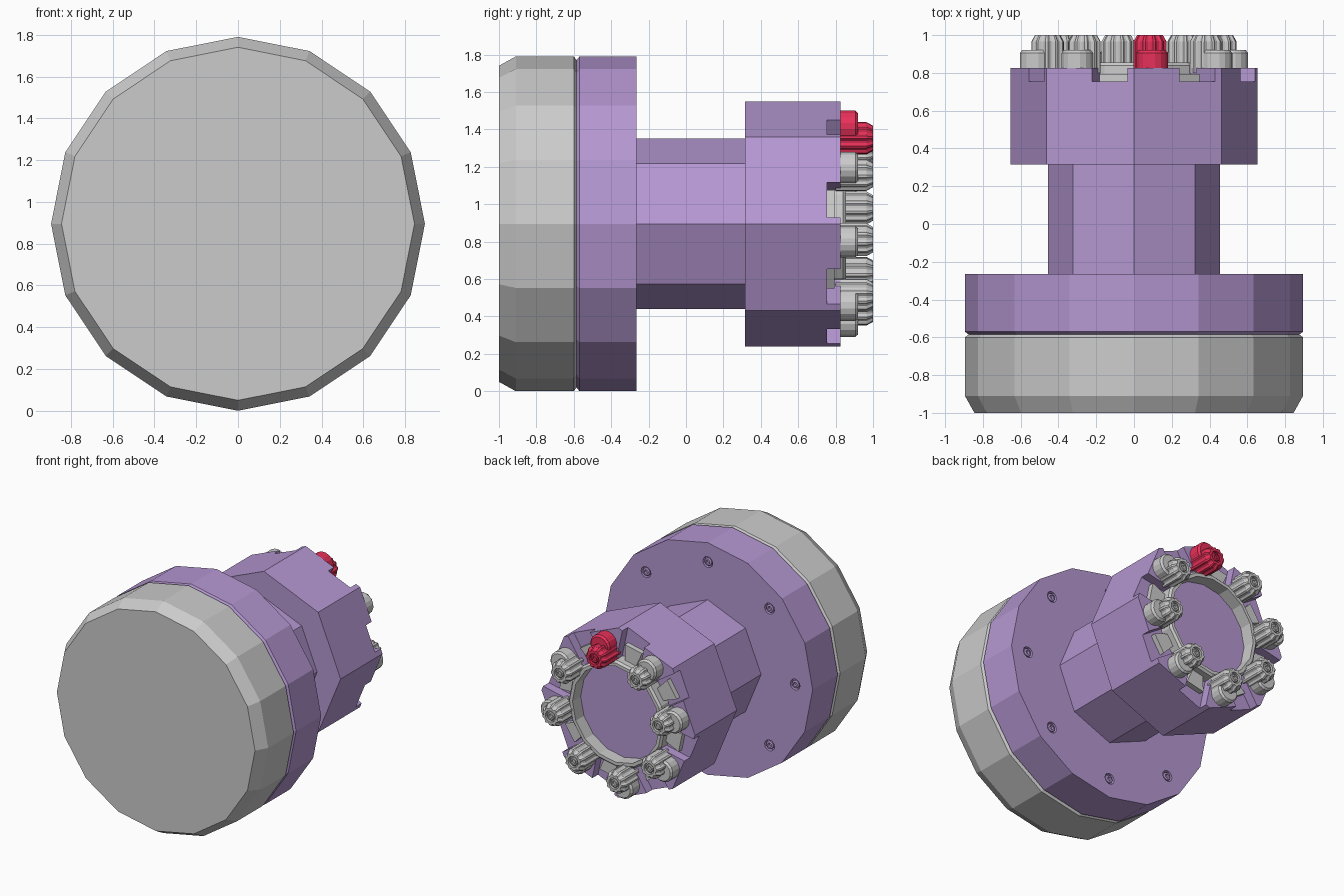
import bpy, bmesh
from math import sin, cos, pi, radians
from mathutils import Matrix

if "Cube" in bpy.data.objects:
    bpy.data.objects.remove(bpy.data.objects["Cube"])

CZ = 0.895  # height of the main axis


def material(name, col):
    m = bpy.data.materials.new(name)
    m.diffuse_color = col
    m.use_nodes = True
    m.node_tree.nodes["Principled BSDF"].inputs["Base Color"].default_value = m.diffuse_color
    return m


purple = material("purple", (0.46, 0.31, 0.64, 1))
red = material("red", (0.80, 0.03, 0.10, 1))


def place(name, bm, mat=None):
    bmesh.ops.recalc_face_normals(bm, faces=bm.faces)
    me = bpy.data.meshes.new(name)
    bm.to_mesh(me)
    bm.free()
    ob = bpy.data.objects.new(name, me)
    bpy.context.collection.objects.link(ob)
    if mat:
        me.materials.append(mat)
    return ob


def lathe(bm, pts, n, x=0, z=0, phase=0, flute=None):
    """Closed solid of (radius, y) rings around y, optional fluted outside."""
    rings = []
    for r, y in pts:
        ring = []
        for i in range(n):
            a = phase + 2 * pi * i / n
            k = flute[i % len(flute)] if flute and r > 0.06 else 1
            ring.append(bm.verts.new((x + r * k * sin(a), y, CZ + z + r * k * cos(a))))
        rings.append(ring)
    for p, q in zip(rings, rings[1:]):
        for i in range(n):
            j = (i + 1) % n
            bm.faces.new((p[i], p[j], q[j], q[i]))
    bm.faces.new(rings[0])
    bm.faces.new(rings[-1])


def turned(name, pts, n, mat=None, **kw):
    bm = bmesh.new()
    lathe(bm, pts, n, **kw)
    return place(name, bm, mat)


def radial_box(bm, a, r0, r1, w0, w1, y0, y1):
    """Tapered block pointing outward at angle a from the top."""
    quad = [(-w0 / 2, r0), (w0 / 2, r0), (w1 / 2, r1), (-w1 / 2, r1)]
    v = [[bm.verts.new((t * cos(a) + r * sin(a), y, CZ - t * sin(a) + r * cos(a)))
          for t, r in quad] for y in (y0, y1)]
    bm.faces.new(v[0])
    bm.faces.new(v[1])
    for i in range(4):
        j = (i + 1) % 4
        bm.faces.new((v[0][i], v[0][j], v[1][j], v[1][i]))


def cut(ob, cutter):
    m = ob.modifiers.new("cut", 'BOOLEAN')
    m.operation = 'DIFFERENCE'
    m.solver = 'EXACT'
    m.object = cutter
    bpy.context.view_layer.objects.active = ob
    bpy.ops.object.modifier_apply(modifier=m.name)
    bpy.data.objects.remove(cutter)


# Grey front cap and purple flange
turned("front_cap", [(0.845, -1), (0.895, -0.91), (0.895, -0.6), (0.875, -0.585)], 16)
flange = turned("flange", [(0.875, -0.585), (0.895, -0.57), (0.895, -0.265)], 16, purple)

# Recessed flange bolts
holes, bolts = bmesh.new(), bmesh.new()
for i in range(8):
    a = i * pi / 4
    x, z = 0.745 * sin(a), 0.745 * cos(a)
    lathe(holes, [(0.042, -0.295), (0.042, -0.2)], 12, x, z)
    lathe(bolts, [(0.03, -0.297), (0.03, -0.27), (0.024, -0.266), (0.016, -0.266),
                  (0.016, -0.285)], 12, x, z)
cut(flange, place("bolt_holes", holes))
place("flange_bolts", bolts, purple)

# Octagonal neck and head
turned("neck", [(0.455, -0.265), (0.455, 0.315)], 8, purple)
head = turned("head", [(0.655, 0.315), (0.655, 0.825)], 8, purple)

# Central recess and radial slots in the head
cut(head, turned("recess", [(0.41, 0.755), (0.41, 0.95)], 16))
for i in range(8):
    bm = bmesh.new()
    radial_box(bm, radians(-12 + 45 * i), 0.3, 0.8, 0.2, 0.2, 0.755, 0.95)
    cut(head, place("slot", bm))

# Retaining ring with tabs lying in the slots
bm = bmesh.new()
lathe(bm, [(0.37, 0.75), (0.41, 0.75), (0.41, 0.84), (0.395, 0.855), (0.37, 0.855)], 16)
bm.faces.ensure_lookup_table()
bmesh.ops.delete(bm, geom=[f for f in bm.faces if len(f.verts) == 16], context='FACES_ONLY')
bmesh.ops.bridge_loops(bm, edges=[e for e in bm.edges if e.is_boundary])
for i in range(8):
    radial_box(bm, radians(-12 + 45 * i), 0.39, 0.52, 0.09, 0.15, 0.75, 0.795)
place("tabbed_ring", bm)

# Eight eccentric adjusters: round foot, fluted knob, socket screw
for i in range(8):
    a = radians(10.5 + 45 * i)
    mat = red if i == 0 else None
    bm = bmesh.new()
    s, c = sin(a), cos(a)
    lathe(bm, [(0.085, 0.795), (0.085, 0.905), (0.072, 0.92)], 16, 0.53 * s, 0.53 * c, a)
    lathe(bm, [(0.088, 0.8), (0.088, 0.965), (0.068, 1), (0.042, 1), (0.042, 0.98)],
          40, 0.465 * s, 0.465 * c, a, [1, 1, 0.87, 0.87])
    lathe(bm, [(0.032, 0.975), (0.032, 0.993), (0.026, 0.998), (0.016, 0.998),
               (0.016, 0.983)], 12, 0.465 * s, 0.465 * c, a)
    place("adjuster_%d" % (i + 1), bm, mat)
